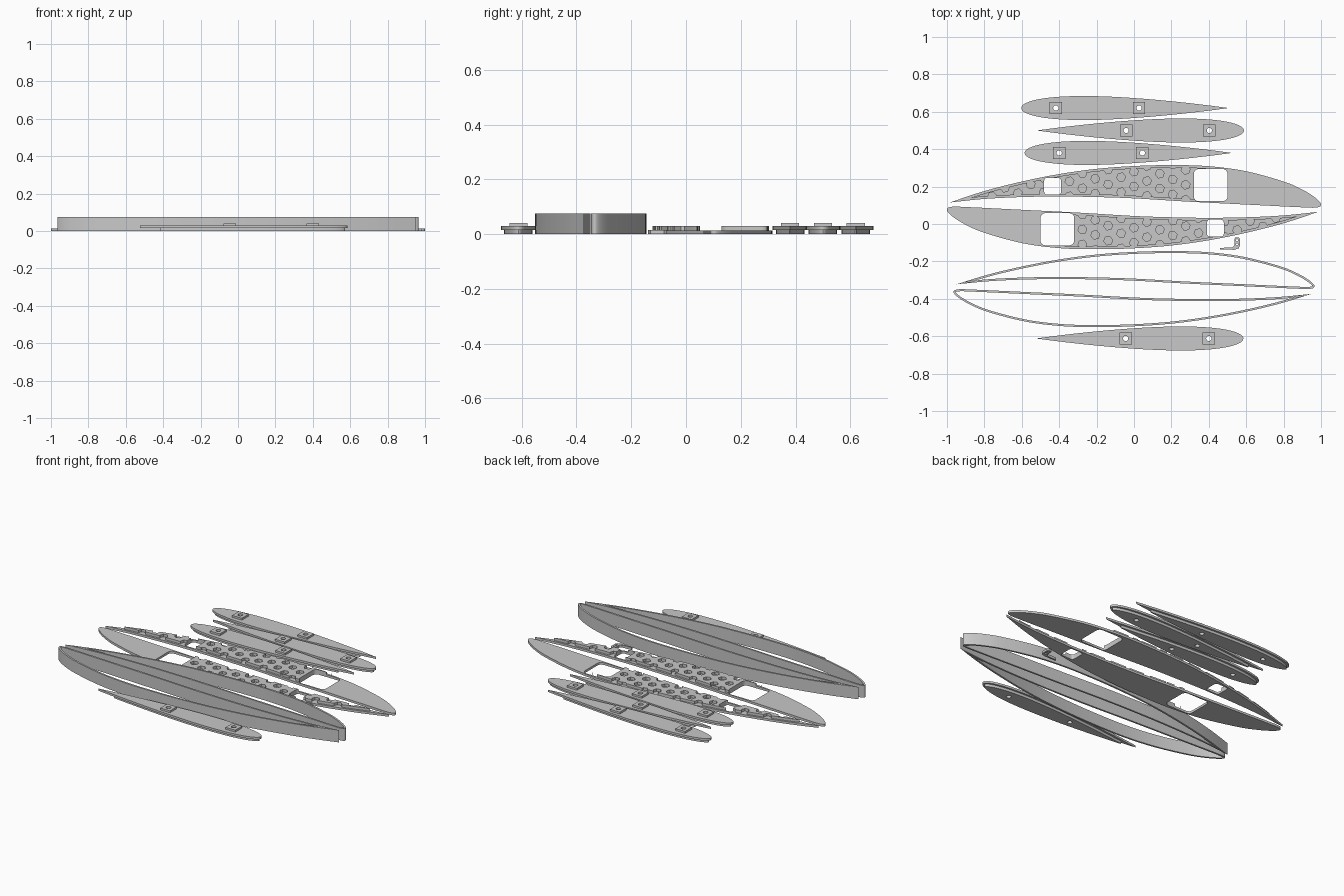
import bpy, bmesh, math
from mathutils import Vector, Matrix

if "Cube" in bpy.data.objects:
    bpy.data.objects.remove(bpy.data.objects["Cube"])

grey = bpy.data.materials.new("plain grey")
grey.diffuse_color = (0.58, 0.58, 0.58, 1)
grey.use_nodes = True
grey.node_tree.nodes["Principled BSDF"].inputs["Base Color"].default_value = grey.diffuse_color


def smooth_loop(pts, sharp, n=6):
    """Closed Catmull-Rom curve through pts, with one sharp point index."""
    out, m = [], len(pts)
    for i in range(m):
        p1, p2 = Vector(pts[i]), Vector(pts[(i + 1) % m])
        p0 = p1 if i == sharp else Vector(pts[i - 1])
        p3 = p2 if (i + 1) % m == sharp else Vector(pts[(i + 2) % m])
        for k in range(n):
            t = k / n
            out.append(0.5 * (2 * p1 + (p2 - p0) * t + (2 * p0 - 5 * p1 + 4 * p2 - p3) * t * t
                              + (3 * p1 - p0 - 3 * p2 + p3) * t ** 3))
    return out


def seg_dist(p, a, b):
    t = max(0, min(1, (p - a).dot(b - a) / max((b - a).length_squared, 1e-12)))
    return (p - a - (b - a) * t).length


def inset(loop, depth, keep_tip=False):
    """Offset a counter-clockwise loop inward; in narrow tips shrink the offset or drop the point."""
    m, out = len(loop), []
    for i, p in enumerate(loop):
        t = (loop[(i + 1) % m] - loop[i - 1]).normalized()
        nrm, d = Vector((-t.y, t.x)), depth

        def fits():
            q = p + nrm * d
            for j in range(m):
                near = min((j - i) % m, (i - j) % m) <= 3
                if seg_dist(q, loop[j - 1], loop[j]) < d * (0.96 if near else 1.002):
                    return False
            return True
        while not fits() and d > depth * 0.02:
            d *= 0.85
        if d == depth:
            out.append(p + nrm * d)
        elif keep_tip:
            out.append(p + nrm * d * 0.9)
    return out


def prism(bm, loop, z0, z1):
    bot = [bm.verts.new((p[0], p[1], z0)) for p in loop]
    top = [bm.verts.new((p[0], p[1], z1)) for p in loop]
    bm.faces.new(bot[::-1])
    bm.faces.new(top)
    for i in range(len(loop)):
        j = (i + 1) % len(loop)
        bm.faces.new((bot[i], bot[j], top[j], top[i]))


def finish(bm, name):
    me = bpy.data.meshes.new(name)
    bm.to_mesh(me)
    bm.free()
    me.materials.append(grey)
    ob = bpy.data.objects.new(name, me)
    bpy.context.collection.objects.link(ob)
    return ob


def make(name, loops):
    """Object from (loop, z0, z1) prisms."""
    bm = bmesh.new()
    for l in loops:
        prism(bm, *l)
    return finish(bm, name)


def make_ring(name, outer, inner, z0, z1):
    """Hollow wall between two loops of equal length."""
    bm = bmesh.new()
    a, b, c, d = [[bm.verts.new((p[0], p[1], z)) for p in l]
                  for l, z in ((outer, z0), (outer, z1), (inner, z1), (inner, z0))]
    for i in range(len(outer)):
        j = (i + 1) % len(outer)
        for u, v in ((a, b), (b, c), (c, d), (d, a)):
            bm.faces.new((u[i], u[j], v[j], v[i]))
    return finish(bm, name)


def cut(ob, loops):
    """Cut vertical prisms out of an object."""
    tool = make("cutter", loops)
    mod = ob.modifiers.new("cut", "BOOLEAN")
    mod.operation, mod.object = "DIFFERENCE", tool
    for solver in ("EXACT", "MANIFOLD", "FLOAT"):
        mod.solver = solver
        dg = bpy.context.evaluated_depsgraph_get()
        me = bpy.data.meshes.new_from_object(ob.evaluated_get(dg))
        if len(me.polygons):
            ob.data = me
            break
    ob.modifiers.clear()
    bpy.data.objects.remove(tool)


def turned_copy(ob, name, cy):
    """Copy turned half a circle about (0, cy)."""
    c = bpy.data.objects.new(name, ob.data.copy())
    c.data.transform(Matrix.Translation((0, 2 * cy, 0)) @ Matrix.Rotation(math.pi, 4, "Z"))
    bpy.context.collection.objects.link(c)


def circle(x, y, r, n=20, a=0.0):
    return [(x + r * math.cos(a + math.tau * i / n), y + r * math.sin(a + math.tau * i / n)) for i in range(n)]


def round_rect(x0, x1, y0, y1, r, n=4):
    out = []
    for k, (x, y) in enumerate(((x1 - r, y1 - r), (x0 + r, y1 - r), (x0 + r, y0 + r), (x1 - r, y0 + r))):
        for i in range(n + 1):
            a = (k + i / n) * math.pi / 2
            out.append((x + r * math.cos(a), y + r * math.sin(a)))
    return out


# cambered wing outline, counter-clockwise from the sharp trailing edge
outline = smooth_loop([(-0.985, 0.115), (-0.8, 0.134), (-0.6, 0.144), (-0.4, 0.147), (-0.2, 0.144),
                       (0, 0.137), (0.3, 0.119), (0.6, 0.104), (0.88, 0.09), (0.975, 0.088), (1.0, 0.105),
                       (0.97, 0.14), (0.9, 0.184), (0.8, 0.227), (0.6, 0.282), (0.4, 0.309), (0.2, 0.315),
                       (0, 0.31), (-0.2, 0.295), (-0.4, 0.267), (-0.6, 0.227), (-0.8, 0.176)], 0)
windows = [(round_rect(0.32, 0.5, 0.122, 0.294, 0.025), -1, 1),
           (round_rect(-0.48, -0.39, 0.157, 0.247, 0.015), -1, 1)]

# end ribs: flat plate plus an inset layer with hexagon pockets
plate = make("rib_plate", [(outline, 0, 0.014)])
cut(plate, windows)
layer = make("rib_layer", [(inset(outline, 0.012), 0.012, 0.03)])
cut(layer, windows)
hexes = []
for i in range(-14, 15):
    for j in range(-3, 5):
        x, y = i * 0.069, 0.2 + (j + 0.5 * (i % 2)) * 0.08 - 0.012 * math.sin(i)
        hexes.append((circle(x, y, 0.024, 6, 0.2), 0.0135, 0.1))
cut(layer, hexes)
turned_copy(plate, "rib_plate_turned", 0.09)
turned_copy(layer, "rib_layer_turned", 0.09)

# tall thin skins
skin_loop = [Vector((p.x * 0.965, p.y * 0.89 - 0.425)) for p in outline]
skin = make_ring("skin", skin_loop, inset(skin_loop, 0.011, True), 0, 0.075)
turned_copy(skin, "skin_turned", -0.348)


# small symmetric foils with square pads and screw holes
def foil_loop(c=1.108):
    def half(t):
        return 0.58 * c * (0.2969 * math.sqrt(t) - 0.126 * t - 0.3516 * t * t + 0.2843 * t ** 3 - 0.1036 * t ** 4)
    ts = [(1 - math.cos(math.pi * i / 40)) / 2 for i in range(41)]
    return [Vector((t * c, -half(t))) for t in ts] + [Vector((t * c, half(t))) for t in ts[-2:0:-1]]


foil = foil_loop()
for name, lead, y, s in (("foil_a", -0.603, 0.62, 1), ("foil_b", 0.588, 0.5, -1),
                         ("foil_c", -0.585, 0.38, 1), ("foil_d", 0.585, -0.612, -1)):
    def place(loop):
        return [(lead + s * p[0], y + s * p[1]) for p in loop]
    holes = [(place(circle(px, 0, 0.014)), -1, 1) for px in (0.185, 0.63)]
    parts = [("plate", [(place(foil), 0.016, 0.029)]),
             ("plug", [(place(inset(foil, 0.012)), 0, 0.017)]),
             ("pads", [(place([(px - 0.033, -0.033), (px + 0.033, -0.033), (px + 0.033, 0.033),
                               (px - 0.033, 0.033)]), 0.028, 0.041) for px in (0.185, 0.63)])]
    for part, loops in parts:
        cut(make(name + "_" + part, loops), holes)

# small control horn with two holes
horn = make("control_horn", [([(0.46, -0.135), (0.535, -0.138), (0.56, -0.13), (0.566, -0.115), (0.566, -0.08),
                               (0.56, -0.072), (0.542, -0.072), (0.536, -0.08), (0.536, -0.115),
                               (0.525, -0.125), (0.46, -0.128)], 0, 0.015)])
cut(horn, [(circle(0.551, hy, 0.006, 12), -1, 1) for hy in (-0.087, -0.109)])

# soft shading on curved walls, sharp rims
bpy.ops.object.select_all(action="SELECT")
bpy.context.view_layer.objects.active = horn
bpy.ops.object.shade_smooth_by_angle(angle=math.radians(25))
